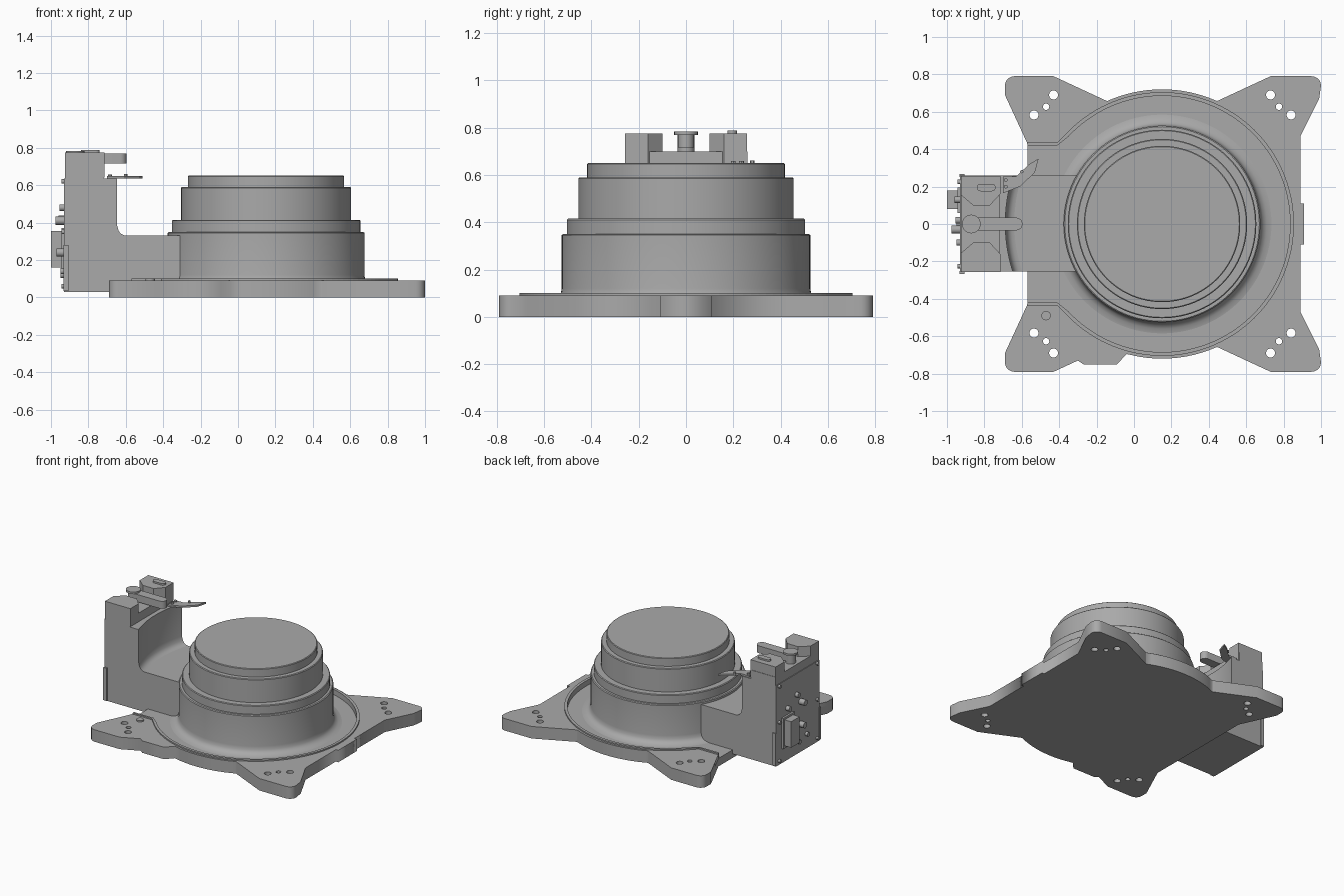
import bpy, bmesh, math
from mathutils import Matrix

if "Cube" in bpy.data.objects:
    bpy.data.objects.remove(bpy.data.objects["Cube"])

CX = 0.15  # axis of the drum
grey = bpy.data.materials.new("grey metal")
grey.diffuse_color = (0.4, 0.4, 0.4, 1)
grey.use_nodes = True
grey.node_tree.nodes["Principled BSDF"].inputs["Base Color"].default_value = grey.diffuse_color


def finish(name, bm, smooth=False):
    bmesh.ops.recalc_face_normals(bm, faces=bm.faces[:])
    me = bpy.data.meshes.new(name)
    bm.to_mesh(me)
    bm.free()
    me.materials.append(grey)
    ob = bpy.data.objects.new(name, me)
    bpy.context.collection.objects.link(ob)
    if smooth:
        bpy.ops.object.select_all(action='DESELECT')
        bpy.context.view_layer.objects.active = ob
        ob.select_set(True)
        bpy.ops.object.shade_smooth_by_angle(angle=math.radians(30))
    return ob


def loft(name, rings, smooth=False):
    """Stack closed rings of 3D points and cap both ends."""
    bm = bmesh.new()
    vs = [[bm.verts.new(p) for p in r] for r in rings]
    n = len(vs[0])
    for a, b in zip(vs, vs[1:]):
        for i in range(n):
            bm.faces.new((a[i], a[(i + 1) % n], b[(i + 1) % n], b[i]))
    bm.faces.new(vs[0])
    bm.faces.new(vs[-1])
    return finish(name, bm, smooth)


def prism(name, pts, z0, z1, smooth=False):
    return loft(name, [[(x, y, z) for x, y in pts] for z in (z0, z1)], smooth)


def box(name, x0, x1, y0, y1, z0, z1):
    return prism(name, [(x0, y0), (x1, y0), (x1, y1), (x0, y1)], z0, z1)


def arc(cx, cy, r, a0, a1, n):
    return [(cx + r * math.cos(math.radians(a0 + (a1 - a0) * i / n)),
             cy + r * math.sin(math.radians(a0 + (a1 - a0) * i / n))) for i in range(n + 1)]


def disc(name, x, y, r, z0, z1, n=24):
    return prism(name, arc(x, y, r, 0, 360 - 360 / n, n - 1), z0, z1, True)


def plate(name, outline, holes, z0, z1):
    """Flat plate with through holes, from filled 2D curves."""
    cu = bpy.data.curves.new(name, 'CURVE')
    cu.dimensions, cu.fill_mode, cu.extrude = '2D', 'BOTH', (z1 - z0) / 2
    for loop in [outline] + holes:
        sp = cu.splines.new('POLY')
        sp.points.add(len(loop) - 1)
        for p, (x, y) in zip(sp.points, loop):
            p.co = (x, y, 0, 1)
        sp.use_cyclic_u = True
    tmp = bpy.data.objects.new(name, cu)
    bpy.context.collection.objects.link(tmp)
    bpy.context.view_layer.update()
    bm = bmesh.new()
    bm.from_mesh(tmp.to_mesh())
    bpy.data.objects.remove(tmp)
    bmesh.ops.remove_doubles(bm, verts=bm.verts[:], dist=0.0002)
    bmesh.ops.translate(bm, verts=bm.verts[:], vec=(0, 0, (z0 + z1) / 2))
    return finish(name, bm)


# Base plate outline with four corner lobes, counter-clockwise from the neck
flip = lambda pts: [(x, -y) for x, y in reversed(pts)]
right_top = [(0.89, 0.11), (0.89, 0.47), (0.99, 0.67)] + arc(0.95, 0.74, 0.05, 0, 90, 5) \
    + [(0.73, 0.79), (0.45, 0.66)]
left_top = [(-0.15, 0.66), (-0.43, 0.79)] + arc(-0.64, 0.74, 0.05, 90, 180, 5) \
    + [(-0.69, 0.69), (-0.57, 0.43)]
left_bottom = flip(left_top)[:-1] + [(-0.30, -0.73), (-0.27, -0.75), (-0.09, -0.75), (-0.04, -0.695)]
tab = [(0.89, -0.11), (0.91, -0.11), (0.91, 0.11)]
outline = (left_bottom + arc(CX, 0, 0.72, -100, -66, 10) + flip(right_top)[:-1] + tab + right_top
           + arc(CX, 0, 0.72, 66, 114, 16) + left_top)

# Mounting holes, three in each lobe
holes = [arc(x, s * y, r, 0, 345, 23)
         for s in (1, -1)
         for x, y, r in ((-0.43, 0.69, 0.024), (-0.47, 0.627, 0.017), (-0.535, 0.583, 0.024),
                         (0.73, 0.69, 0.024), (0.775, 0.627, 0.017), (0.84, 0.583, 0.024))]


def dish_edge(r, y):
    a = 137.3
    return [(-0.57, y), (-0.41, y)] + arc(CX, 0, r, a, -a, 96) + [(-0.41, -y), (-0.57, -y)]


plate("base_plate_lower", outline, holes, 0, 0.06)
plate("base_plate_upper", outline + dish_edge(0.685, 0.42)[1:-1], holes, 0.06, 0.09)

# Raised rim around the dish
prism("dish_rim", dish_edge(0.705, 0.435) + dish_edge(0.685, 0.42)[::-1], 0.06, 0.1)
disc("plate_button", -0.47, -0.49, 0.025, 0.09, 0.1)

# Stepped drum with a flared foot
profile = [(0.585, 0.055), (0.585, 0.06), (0.56, 0.065), (0.54, 0.078), (0.53, 0.095), (0.526, 0.12),
           (0.526, 0.345), (0.52, 0.35), (0.504, 0.35), (0.504, 0.41), (0.499, 0.415), (0.455, 0.415),
           (0.455, 0.585), (0.45, 0.59), (0.418, 0.59), (0.418, 0.647), (0.413, 0.651)]
loft("drum", [[(x, y, z) for x, y in arc(CX, 0, r, 0, 356.25, 95)] for r, z in profile], True)

# Arm joining the drum to the tower
box("arm", -0.75, -0.25, -0.255, 0.26, 0.03, 0.33)


# Tower with a concave wall facing the drum and a fillet at its foot
def tower_ring(r, z):
    a = math.degrees(math.asin(0.2575 / r))
    return [(-0.93, 0.26, z), (-0.93, -0.255, z)] + \
        [(x, y + 0.0025, z) for x, y in arc(CX, 0, r, 180 + a, 180 - a, 20)]


loft("tower", [tower_ring(r, z) for r, z in ((0.79, 0.03), (0.79, 0.33), (0.805, 0.333),
                                             (0.82, 0.343), (0.83, 0.358), (0.838, 0.39), (0.838, 0.635))], True)
box("tower_cap", -0.925, -0.72, -0.255, 0.26, 0.635, 0.70)

# Two chamfered blocks on top of the tower
for side, s in (("front", -1), ("rear", 1)):
    prism(side + "_top_block", [(-0.925, s * 0.257), (-0.715, s * 0.257), (-0.715, s * 0.16),
                                (-0.77, s * 0.10), (-0.86, s * 0.10), (-0.925, s * 0.155)], 0.64, 0.775)
prism("rear_button", arc(-0.82, 0.195, 0.02, 90, 270, 8) + arc(-0.76, 0.195, 0.02, -90, 90, 8), 0.775, 0.787)

# Swing lever on its pivot
disc("lever_pivot", -0.87, 0, 0.035, 0.70, 0.77)
disc("lever_pivot_cap", -0.87, 0, 0.05, 0.768, 0.783)
prism("lever_arm", [(-0.87, 0.034), (-0.87, -0.034)] + arc(-0.63, 0, 0.034, -90, 90, 10), 0.715, 0.77, True)

# Pointer flag beside the tower top
prism("pointer", [(-0.70, 0.165), (-0.61, 0.20), (-0.53, 0.275), (-0.51, 0.35), (-0.56, 0.32),
                  (-0.63, 0.255), (-0.70, 0.255)], 0.635, 0.648)
for i, y in enumerate((0.2, 0.235)):
    disc(f"pointer_screw_{i}", -0.685, y, 0.01, 0.648, 0.658, 12)
disc("pointer_pin", -0.6, 0.28, 0.009, 0.645, 0.66, 12)

# Connector and fittings on the outer face
box("connector_flange", -0.945, -0.92, 0.06, 0.195, 0.14, 0.37)
box("connector", -1.0, -0.94, 0.08, 0.18, 0.16, 0.355)


def knob(name, y, z, r, length):
    bm = bmesh.new()
    m = Matrix.Translation((-0.925 - length / 2, y, z)) @ Matrix.Rotation(math.pi / 2, 4, 'Y')
    bmesh.ops.create_cone(bm, cap_ends=True, segments=16, radius1=r, radius2=r, depth=length, matrix=m)
    finish(name, bm, True)


for i, (y, z, r, l) in enumerate(((-0.03, 0.41, 0.022, 0.05), (-0.03, 0.24, 0.022, 0.045),
                                  (0.02, 0.48, 0.018, 0.03), (0.13, 0.42, 0.018, 0.035),
                                  (-0.1, 0.14, 0.016, 0.025), (0.0, 0.12, 0.016, 0.025))):
    knob(f"outer_knob_{i}", y, z, r, l)
for s in (-1, 1):
    for i, z in enumerate((0.06, 0.35, 0.62)):
        knob(f"corner_screw_{s}_{i}", s * 0.225, z, 0.012, 0.02)
    # Edge strips at the lower outer corners
    y0, y1 = sorted((s * 0.25, s * 0.268))
    box("front_edge_strip" if s < 0 else "rear_edge_strip", -0.932, -0.905, y0, y1, 0.035, 0.28)
